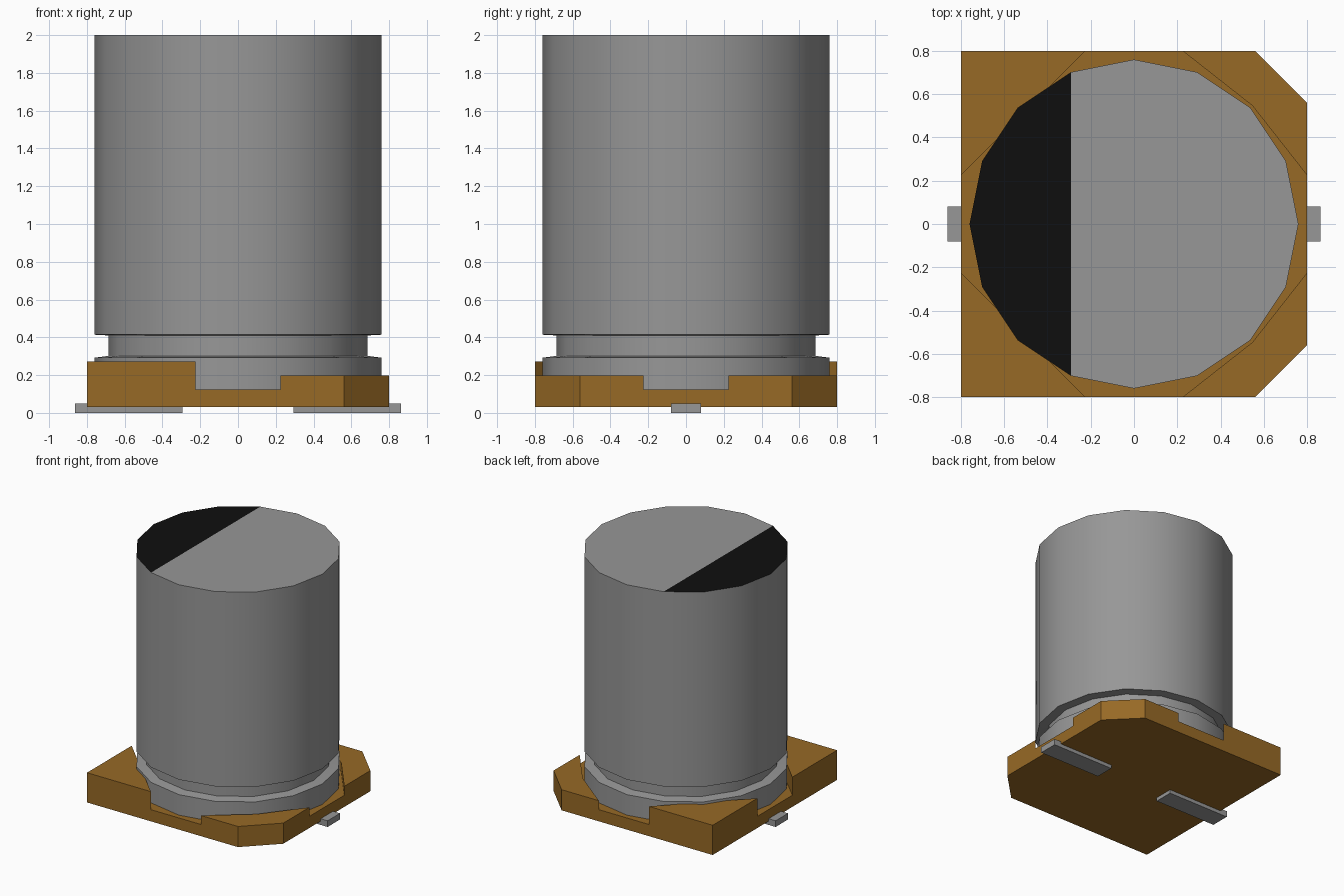
import bpy, bmesh, math

default = bpy.data.objects.get("Cube")
if default:
    bpy.data.objects.remove(default, do_unlink=True)


def make_material(name, rgb):
    m = bpy.data.materials.new(name)
    m.use_nodes = True
    m.diffuse_color = (*rgb, 1)
    bsdf = next(n for n in m.node_tree.nodes if n.type == 'BSDF_PRINCIPLED')
    bsdf.inputs["Base Color"].default_value = (*rgb, 1)
    return m


SILVER = make_material("silver grey", (0.31, 0.31, 0.31))
BLACK = make_material("marking black", (0.0045, 0.0045, 0.0045))
BROWN = make_material("base brown", (0.31, 0.142, 0.019))


def finish(bm, name, materials):
    bmesh.ops.recalc_face_normals(bm, faces=bm.faces[:])
    mesh = bpy.data.meshes.new(name)
    bm.to_mesh(mesh)
    bm.free()
    for m in materials:
        mesh.materials.append(m)
    obj = bpy.data.objects.new(name, mesh)
    bpy.context.collection.objects.link(obj)
    return obj


def prism(name, outline, z0, z1, material):
    """Extrude a flat outline from z0 up to z1."""
    bm = bmesh.new()
    face = bm.faces.new([bm.verts.new((x, y, z0)) for x, y in outline])
    new = bmesh.ops.extrude_face_region(bm, geom=[face])["geom"]
    verts = [g for g in new if isinstance(g, bmesh.types.BMVert)]
    bmesh.ops.translate(bm, verts=verts, vec=(0, 0, z1 - z0))
    return finish(bm, name, [material])


# Can: 16-sided body with a crimped groove near the bottom
SIDES, R, GROOVE = 16, 0.76, 0.685
profile = [(R, 0.125), (R, 0.292), (GROOVE, 0.302),
           (GROOVE, 0.41), (R, 0.414), (R, 2.0)]
bm = bmesh.new()
rings = []
for r, z in profile:
    rings.append([bm.verts.new((r * math.cos(math.tau * i / SIDES),
                                r * math.sin(math.tau * i / SIDES), z))
                  for i in range(SIDES)])
for low, high in zip(rings, rings[1:]):
    for i in range(SIDES):
        j = (i + 1) % SIDES
        bm.faces.new((low[i], low[j], high[j], high[i]))
bm.faces.new(rings[0])
top = bm.faces.new(rings[-1])

# Polarity marking: split the lid along a chord and blacken the -x segment
a, b = rings[-1][5], rings[-1][11]
bmesh.utils.face_split(top, a, b)
for f in bm.faces:
    c = f.calc_center_median()
    if c.z > 1.99 and c.x < -0.3:
        f.material_index = 1
can = finish(bm, "can", [SILVER, BLACK])
bpy.ops.object.select_all(action='DESELECT')
can.select_set(True)
bpy.context.view_layer.objects.active = can
bpy.ops.object.shade_smooth_by_angle(angle=math.radians(30))

# Base plate with two chamfered corners on the +x side
H, C, N = 0.80, 0.56, 0.225
prism("base_plate", [(-H, -H), (C, -H), (H, -C), (H, C), (C, H), (-H, H)],
      0.03, 0.125, BROWN)

# Corner blocks: tall square ones at -x, low chamfered ones at +x
for s, end in ((-1, "front"), (1, "back")):
    prism("right_corner_" + end,
          [(-H, s * N), (-H, s * H), (-N, s * H)], 0.125, 0.272, BROWN)
    prism("left_corner_" + end,
          [(H, s * N), (H, s * C), (C, s * H), (N, s * H), (0.547, s * 0.547)],
          0.125, 0.198, BROWN)

# Terminal strips under the base
for s, side in ((-1, "right"), (1, "left")):
    prism(side + "_terminal",
          [(s * x, y) for x, y in ((0.295, -0.08), (0.863, -0.08),
                                   (0.863, 0.08), (0.295, 0.08))],
          0.0, 0.05, SILVER)
